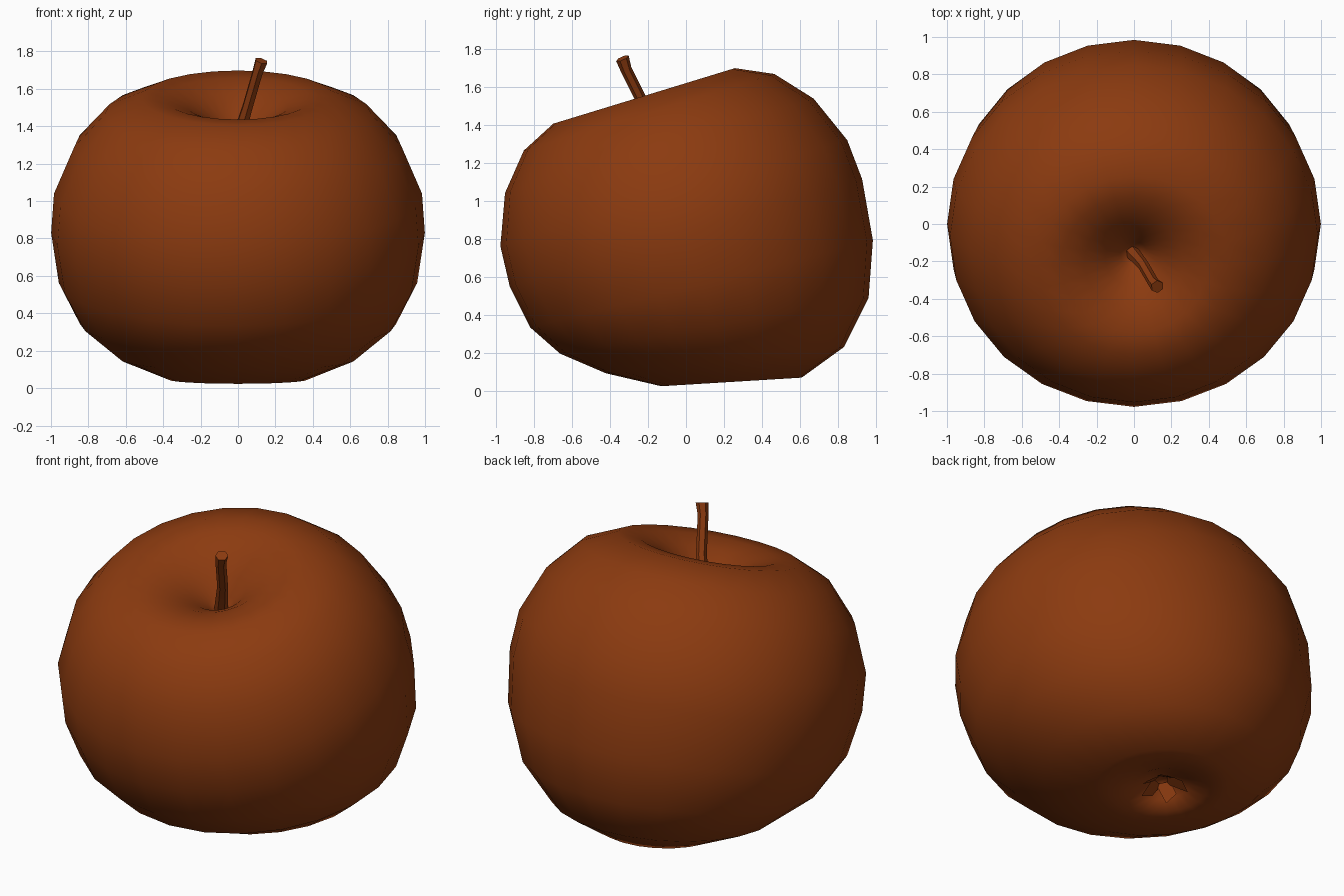
import bpy, bmesh, math
from mathutils import Vector, Matrix

if "Cube" in bpy.data.objects:
    bpy.data.objects.remove(bpy.data.objects["Cube"])

russet = bpy.data.materials.new("russet brown")
russet.use_nodes = True
colour = (0.26, 0.043, 0.005, 1)
russet.diffuse_color = colour
russet.node_tree.nodes["Principled BSDF"].inputs["Base Color"].default_value = colour

TILT = Matrix.Translation((0, 0, 0.83)) @ Matrix.Rotation(math.radians(17), 4, "X")


def circle(radius, height, sides):
    return [Vector((radius * math.cos(2 * math.pi * i / sides),
                    radius * math.sin(2 * math.pi * i / sides), height))
            for i in range(sides)]


def fruit_shape(p):
    """Lean the fruit forward while keeping its underside nearly level."""
    x, y, z = p
    r = math.hypot(x, y)
    if z < 0:
        inner = max(0, 1 - r / 0.3)
        z -= 0.24 * y * (-z / 0.82) ** 1.5
        x, y = x - 0.1 * inner, y - 0.08 * inner
    q = TILT @ Vector((x * 1.03, y, z))
    q.z = max(q.z, 0)
    return q


def finish(name, bm, angle):
    bmesh.ops.recalc_face_normals(bm, faces=bm.faces[:])
    mesh = bpy.data.meshes.new(name)
    bm.to_mesh(mesh)
    bm.free()
    mesh.materials.append(russet)
    obj = bpy.data.objects.new(name, mesh)
    bpy.context.collection.objects.link(obj)
    bpy.ops.object.select_all(action="DESELECT")
    obj.select_set(True)
    bpy.context.view_layer.objects.active = obj
    bpy.ops.object.shade_smooth_by_angle(angle=math.radians(angle))


def loft(name, rings, angle):
    bm = bmesh.new()
    loops = [[bm.verts.new(p) for p in ring] for ring in rings]
    n = len(loops[0])
    for a, b in zip(loops, loops[1:]):
        for i in range(n):
            j = (i + 1) % n
            bm.faces.new((a[i], a[j], b[j], b[i]))
    bm.faces.new(loops[0])
    bm.faces.new(loops[-1])
    finish(name, bm, angle)


# Fruit body: radius and height from the blossom end up to the stem hollow
profile = [(0.02, -0.66), (0.07, -0.68), (0.15, -0.75), (0.25, -0.81),
           (0.36, -0.82), (0.62, -0.70), (0.82, -0.51), (0.93, -0.28),
           (0.97, 0), (0.955, 0.22), (0.85, 0.48), (0.69, 0.665),
           (0.5, 0.755), (0.38, 0.75), (0.26, 0.705), (0.15, 0.63),
           (0.07, 0.55), (0.02, 0.5)]
loft("fruit_body", [[fruit_shape(p) for p in circle(r, z, 24)] for r, z in profile], 80)

# Stem: tapered stalk that flares and bends at its tip
path = [(-0.02, -0.14, 1.27, 0.04), (0.05, -0.22, 1.5, 0.03),
        (0.105, -0.315, 1.69, 0.03), (0.125, -0.335, 1.75, 0.036)]
lean = Vector((0.14, -0.2, 0.46)).to_track_quat("Z", "Y")
loft("stem", [[Vector(p[:3]) + lean @ c for c in circle(p[3], 0, 6)] for p in path], 50)

# Blossom end: small dried sepals inside the lower hollow
bm = bmesh.new()
for k in range(5):
    turn = Matrix.Rotation(2 * math.pi * k / 5, 3, "Z")
    outline = [(0.03, -0.04, -0.68), (0.1, -0.05, -0.75),
               (0.13, 0.02, -0.79), (0.03, 0.04, -0.68)]
    bm.faces.new([bm.verts.new(fruit_shape(turn @ Vector(p))) for p in outline])
finish("sepals", bm, 30)
